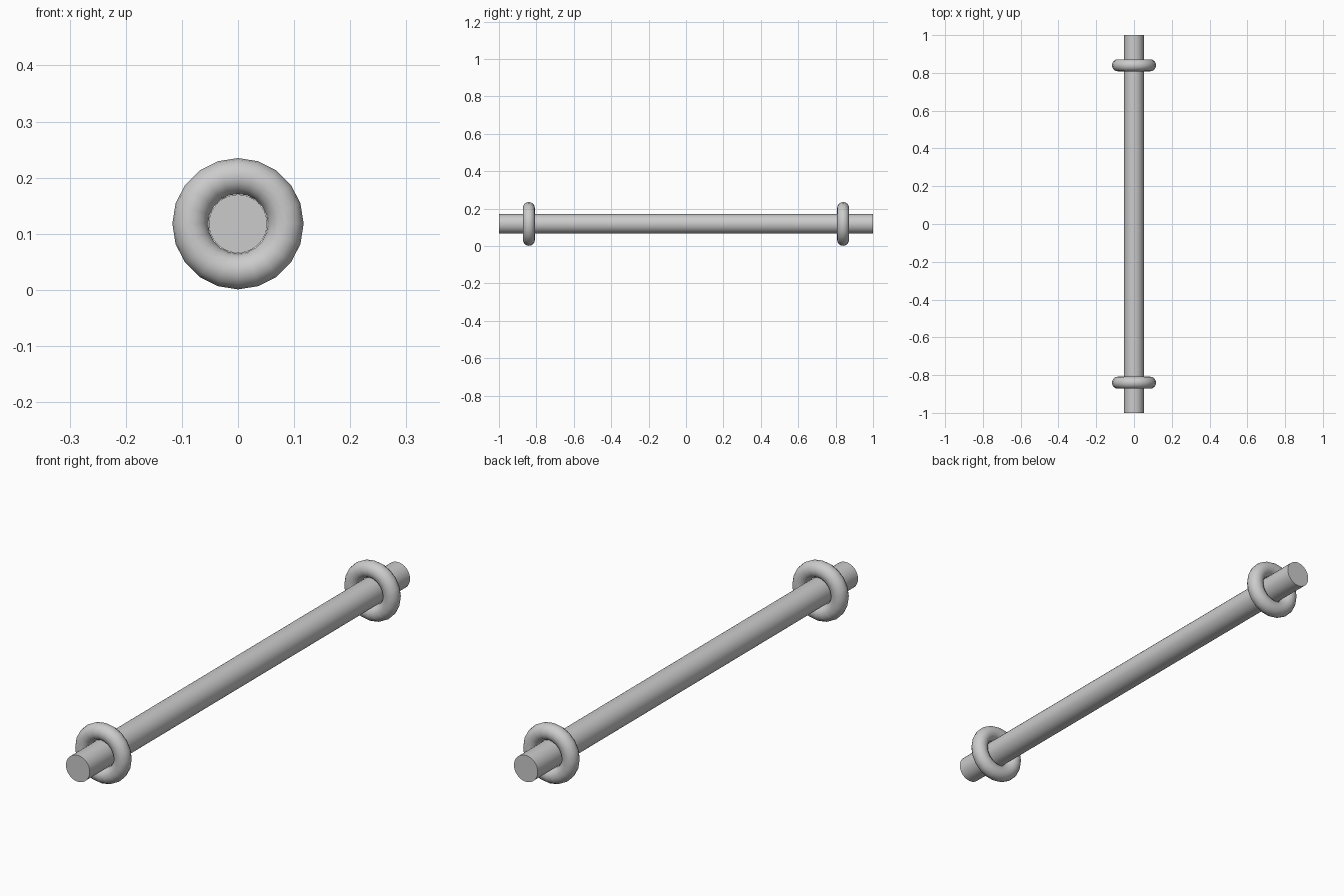
import bpy
from math import pi, cos, sin, radians

if "Cube" in bpy.data.objects:
    bpy.data.objects.remove(bpy.data.objects["Cube"])

CENTER_Z = 0.118
ROD_RADIUS = 0.052
RING_MAJOR, RING_MINOR = 0.085, 0.032
RING_Y = 0.84


def smooth(name):
    obj = bpy.context.object
    obj.name = name
    bpy.ops.object.transform_apply(location=False, rotation=True, scale=True)
    bpy.ops.object.shade_smooth_by_angle(angle=radians(40))
    return obj


# Long straight rod along y
bpy.ops.mesh.primitive_cylinder_add(vertices=32, radius=ROD_RADIUS, depth=2,
                                    location=(0, 0, CENTER_Z), rotation=(pi / 2, 0, 0))
smooth("rod")

# Loose rings around the rod near each end
for name, side in (("front_ring", -1), ("back_ring", 1)):
    bpy.ops.mesh.primitive_torus_add(major_segments=20, minor_segments=16,
                                     major_radius=RING_MAJOR, minor_radius=RING_MINOR,
                                     location=(0, side * RING_Y, CENTER_Z),
                                     rotation=(pi / 2, 0, 0))
    smooth(name)
